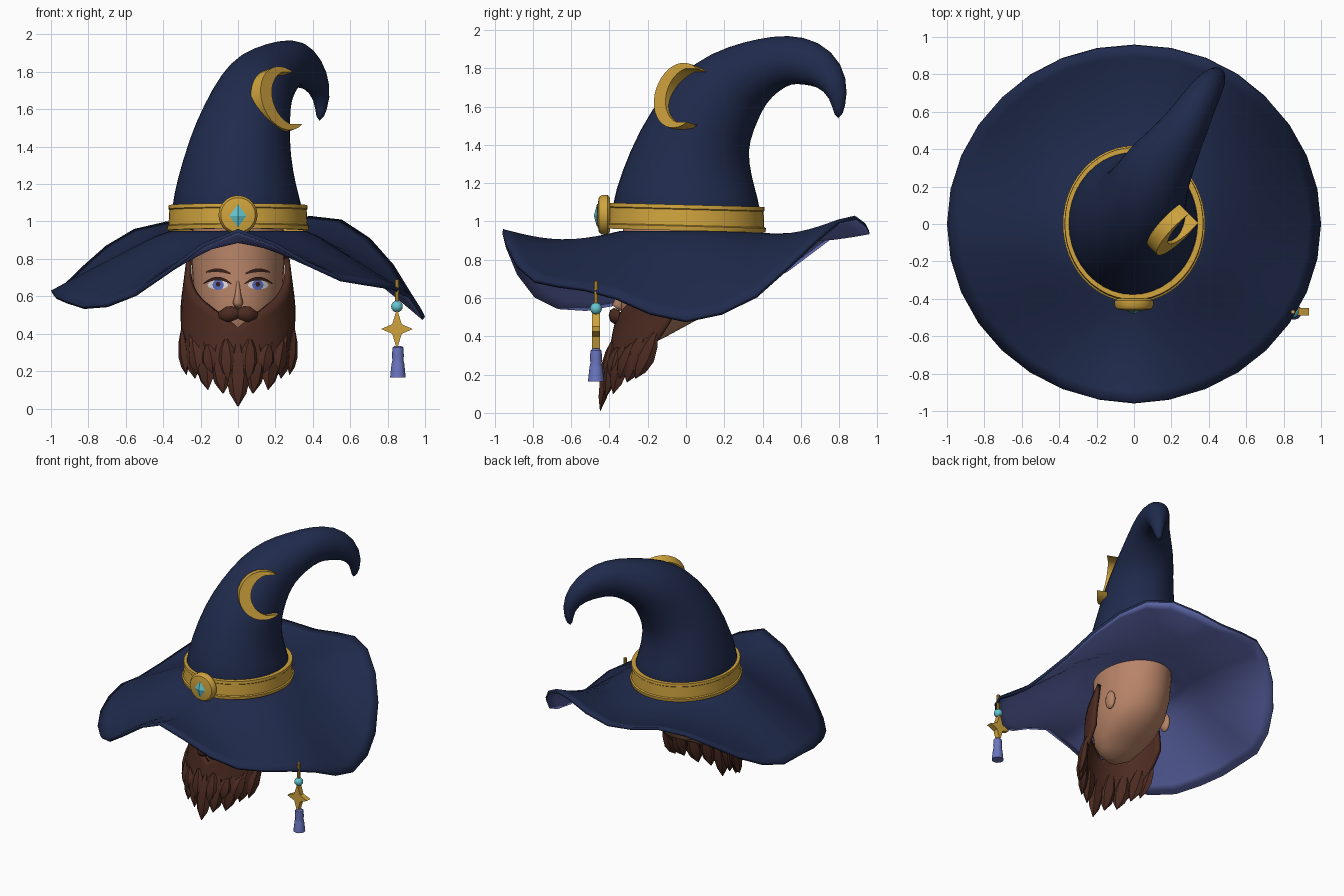
import bpy, bmesh
from math import sin, cos, pi, radians, sqrt
from mathutils import Vector, Matrix

cube = bpy.data.objects.get("Cube")
if cube:
    bpy.data.objects.remove(cube, do_unlink=True)

X, Y, Z = Vector((1, 0, 0)), Vector((0, 1, 0)), Vector((0, 0, 1))


def material(name, *rgb):
    lin = [((c / 255 + 0.055) / 1.055) ** 2.4 for c in rgb] + [1]
    m = bpy.data.materials.new(name)
    m.use_nodes = True
    m.diffuse_color = lin
    m.node_tree.nodes["Principled BSDF"].inputs["Base Color"].default_value = lin
    return m


navy = material("navy felt", 32, 43, 77)
lavender = material("lavender cloth", 106, 117, 191)
gold = material("gold", 208, 164, 62)
teal = material("teal gem", 100, 198, 208)
skin = material("skin", 184, 132, 104)
brown = material("beard brown", 76, 43, 33)
dark = material("dark brown", 56, 32, 26)
white = material("eye white", 222, 220, 222)
blue = material("iris blue", 92, 108, 190)


def add(name, bm, mats, angle=40, matrix=None, recalc=True):
    if recalc:
        bmesh.ops.recalc_face_normals(bm, faces=bm.faces)
    me = bpy.data.meshes.new(name)
    bm.to_mesh(me)
    bm.free()
    for m in mats if isinstance(mats, list) else [mats]:
        me.materials.append(m)
    if angle:
        me.shade_smooth()
        me.set_sharp_from_angle(angle=radians(angle))
    ob = bpy.data.objects.new(name, me)
    if matrix:
        ob.matrix_world = matrix
    bpy.context.scene.collection.objects.link(ob)
    return ob


def ring(c, s, d, rs, rd, n):
    return [Vector(c) + s * rs * cos(2 * pi * i / n) + d * rd * sin(2 * pi * i / n) for i in range(n)]


def loft(name, rings, mats, cyclic=True, caps=True, **kw):
    bm = bmesh.new()
    rows = [[bm.verts.new(p) for p in r] for r in rings]
    n = len(rows[0])
    for a, b in zip(rows, rows[1:]):
        for i in range(n if cyclic else n - 1):
            j = (i + 1) % n
            bm.faces.new((a[i], a[j], b[j], b[i]))
    if caps and cyclic:
        bm.faces.new(rows[0])
        bm.faces.new(rows[-1])
    return add(name, bm, mats, **kw)


def tube(name, pts, mats, n=8, ref=X, **kw):
    # points are x, y, z, half width, half depth
    pos = [Vector(p[:3]) for p in pts]
    rings = []
    for i, p in enumerate(pts):
        t = (pos[min(i + 1, len(pos) - 1)] - pos[max(i - 1, 0)]).normalized()
        s = (ref - t * t.dot(ref)).normalized()
        rings.append(ring(pos[i], s, t.cross(s), p[3], p[-1], n))
    return loft(name, rings, mats, **kw)


def lathe(name, profile, mats, n=32, sy=1.0, **kw):
    return loft(name, [ring((0, 0, z), X, Y, r, r * sy, n) for r, z in profile], mats, **kw)


def plate(name, outline, depth, mats, matrix):
    bm = bmesh.new()
    f = bm.faces.new([bm.verts.new((u, v, -depth / 2)) for u, v in outline])
    ext = bmesh.ops.extrude_face_region(bm, geom=[f])
    bmesh.ops.translate(bm, vec=(0, 0, depth), verts=[v for v in ext["geom"] if isinstance(v, bmesh.types.BMVert)])
    return add(name, bm, mats, matrix=matrix)


# Hat brim: wavy sheet, navy above and lavender below
edge = [.49, .53, .62, .77, .91, 1.01, 1.03, .99, .955, .97, 1.0, .96, .87, .76, .67, .62,
        .63, .605, .58, .55, .56, .62, .74, .88, .96, .89, .78, .70, .675, .655, .61, .53]
rows = []
for k in range(12):
    r = 1 - k * 0.064 if k < 11 else 0.02
    t = max(0, (r - 0.36) / 0.64)
    row = []
    for i, ez in enumerate(edge):
        a = 2 * pi * i / len(edge)
        dip = 0.033 + 0.014 * max(0, -sin(a)) ** 4
        z = 0.95 + (ez - 0.95) * t ** 1.45 - dip * sin(pi * t)
        row.append(Vector((r * cos(a), r * 0.955 * sin(a), z)))
    rows.append(row)
brim = loft("hat_brim", rows, [navy, lavender], caps=False, recalc=False, angle=60)
mod = brim.modifiers.new("thickness", "SOLIDIFY")
mod.thickness, mod.offset, mod.material_offset = 0.022, -1, 1

# Bent hat crown
crown = tube("hat_crown", [
    (0, 0, .94, .365, .4), (-.008, .003, 1.09, .352, .392), (-.008, .01, 1.2, .324, .36),
    (.008, .04, 1.4, .277, .3), (.045, .11, 1.55, .243, .262), (.085, .21, 1.68, .208, .228),
    (.135, .31, 1.76, .19, .182), (.21, .42, 1.815, .152, .15), (.285, .54, 1.85, .122, .13),
    (.345, .65, 1.83, .1, .125), (.41, .75, 1.77, .078, .092), (.455, .802, 1.66, .045, .05),
    (.435, .795, 1.535, .018, .018)], navy, n=20, angle=80)
crown.modifiers.new("smooth", "SUBSURF").levels = 1

# Gold band, buckle and gem
lathe("hat_band", [(.35, .952), (.378, .952), (.381, .975), (.372, .98), (.367, 1.062), (.372, 1.067),
                   (.37, 1.087), (.34, 1.087)], gold, n=48, sy=1.1, caps=False,
      matrix=Matrix.Translation((0, -.026, 0)) @ Matrix.Rotation(radians(-1.5), 4, "X"))
lathe("buckle", [(.09, 0), (.104, .012), (.104, .04), (.092, .057), (.05, .064)], gold,
      matrix=Matrix.Translation((0, -.398, 1.035)) @ Matrix.Rotation(pi / 2, 4, "X"))
lathe("buckle_gem", [(.001, -.02), (.05, 0), (.001, .017)], teal, n=4, angle=0,
      matrix=Matrix.Translation((0, -.464, 1.03)) @ Matrix.Rotation(pi / 2, 4, "X") @ Matrix.Diagonal((.9, 1.25, 1, 1)))

# Crescent ornament
tip = radians(55)
arc = [tip + (2 * pi - 2 * tip) * i / 24 for i in range(25)]
outer = [(.175 * cos(a), .175 * sin(a)) for a in arc]
turn = radians(106)
inner = [(.059 + .149 * cos(a), .149 * sin(a))
         for a in (2 * pi - turn + (2 * turn - 2 * pi) * i / 20 for i in range(21))]
inner = [(u, v) for u, v in inner if u < .09]
start = Vector((1, 1, 0)).normalized()
out = Vector((1, -1, .35)).normalized()
frame = Matrix((start, out.cross(start), out)).transposed().to_4x4()
plate("crescent_ornament", outer + inner, .075, gold, Matrix.Translation((.222, -.015, 1.65)) @ frame)

# Hanging charm
cx, cy = .85, -.47
tube("charm_cord", [(cx, cy, .69, .011), (cx, cy, .53, .011)], gold)
tube("charm_bead", [(cx, cy, .545 + .031 * cos(pi * i / 8), max(.002, .031 * sin(pi * i / 8))) for i in range(9)],
     teal, n=16, angle=60)
star = []
for i in range(8):
    r = (.085, .036, .11, .036)[i % 4]
    star.append((r * cos(pi * i / 4), r * sin(pi * i / 4)))
plate("charm_star", star, .04, gold, Matrix.Translation((cx, cy, .425)) @ Matrix.Rotation(pi / 2, 4, "X"))
tube("charm_tassel", [(cx + .005, cy, z, r) for z, r in
                      ((.335, .018), (.325, .029), (.28, .032), (.26, .029), (.24, .034), (.165, .042))],
     lavender, n=12)

# Head: z, centre y, half width, half depth
head = [(.36, -.22, .05, .04), (.4, -.2, .13, .1), (.46, -.16, .18, .17), (.53, -.1, .215, .24),
        (.62, -.06, .237, .28), (.75, -.03, .247, .3), (.9, -.02, .25, .31), (1.0, -.02, .24, .31)]
loft("head", [ring((0, y, z), X, Y, rx, ry, 32) for z, y, rx, ry in head], skin, angle=60)


def face_y(x, z):
    for a, b in zip(head, head[1:]):
        if z <= b[0]:
            t = (z - a[0]) / (b[0] - a[0])
            _, y, rx, ry = [p + (q - p) * t for p, q in zip(a, b)]
            return y - ry * sqrt(max(0, 1 - (x / rx) ** 2))


def patch(name, x, half, z, top, bottom, mat, lift, side):
    # thin strip that follows the face; top and bottom are functions of -1..1
    rows = [[], []]
    for i in range(13):
        u = -1 + i / 6
        px = side * (x + half * u)
        for row, f in zip(rows, (top, bottom)):
            row.append(Vector((px, face_y(px, z + f(u)) - lift, z + f(u))))
    loft(name, rows, mat, cyclic=False)


def bow(h):
    return lambda u: h * sqrt(max(0, 1 - u * u))


for side, label in ((1, "left"), (-1, "right")):
    patch(label + "_eye_white", .108, .056, .66, bow(.026), bow(-.022), white, .004, side)
    patch(label + "_iris", .106, .031, .66, bow(.027), bow(-.026), blue, .006, side)
    patch(label + "_pupil", .106, .012, .664, bow(.013), bow(-.013), dark, .008, side)
    patch(label + "_lash", .11, .074, .662, lambda u: .042 - .034 * u * u, lambda u: .023 - .02 * u * u,
          dark, .009, side)
    patch(label + "_brow", .105, .065, .715, lambda u: .034 - .02 * u * u + .004 * u,
          lambda u: .014 - .008 * u * u + .004 * u, dark, .006, side)
    tube(label + "_ear", [(side * .25, .04, .65 + .07 * cos(pi * i / 8), .024 * sin(pi * i / 8) + .001,
                           .045 * sin(pi * i / 8) + .001) for i in range(9)], skin, n=12, angle=60)
    tube(label + "_moustache", [(0, -.362, .505, .026, .022), (side * .03, -.376, .508, .04, .028),
                                (side * .06, -.368, .503, .042, .03), (side * .09, -.345, .5, .026, .02),
                                (side * .115, -.325, .508, .004)],
         brown, ref=Z, angle=50)

# Nose
tube("nose", [(0, -.325, .68, .008, .012), (0, -.338, .61, .016, .022), (0, -.357, .565, .028, .03),
              (0, -.335, .54, .016, .014)], skin, n=12, angle=80)


# Beard: curved shell with overlapping pointed locks
def beard_point(a, z, grow=0):
    side = .293 + grow - .13 * max(0, z - .56)
    return Vector((side * sin(a), -.07 - (.285 + grow) * cos(a) - .18 * max(0, .5 - z), z))


shell = []
for k in range(7):
    row = []
    for i in range(25):
        u = -1 + i / 12
        top, low = .43 + .27 * abs(u) ** .8 + .12 * u ** 4, .22 + .27 * u ** 4
        row.append(beard_point(u * pi / 2, top + (low - top) * k / 6))
    shell.append(row)
beard = loft("beard_shell", shell, brown, cyclic=False)
mod = beard.modifiers.new("thickness", "SOLIDIFY")
mod.thickness, mod.offset = 0.028, 0


def lock(angle, top, low, width, grow):
    a = radians(angle)
    pts = []
    for t, w in ((0, .2), (.25, .75), (.55, 1), (.8, .7), (1, .04)):
        p = beard_point(a * (1 - .17 * t), top + (low - top) * t, grow)
        pts.append((*p, width * w, width * w * .55))
    tube("beard_lock", pts, brown, n=6, ref=Vector((cos(a), sin(a), 0)), angle=35)


lock(0, .36, .01, .064, .005)
for s in (1, -1):
    for angle, top, low in ((19, .38, .08), (40, .38, .1), (62, .42, .16)):
        lock(s * angle, top, low, .064, 0)
    for angle, top, low in ((12, .37, .15), (32, .34, .19), (52, .36, .18), (76, .42, .18)):
        lock(s * angle, top, low, .054, .016)
